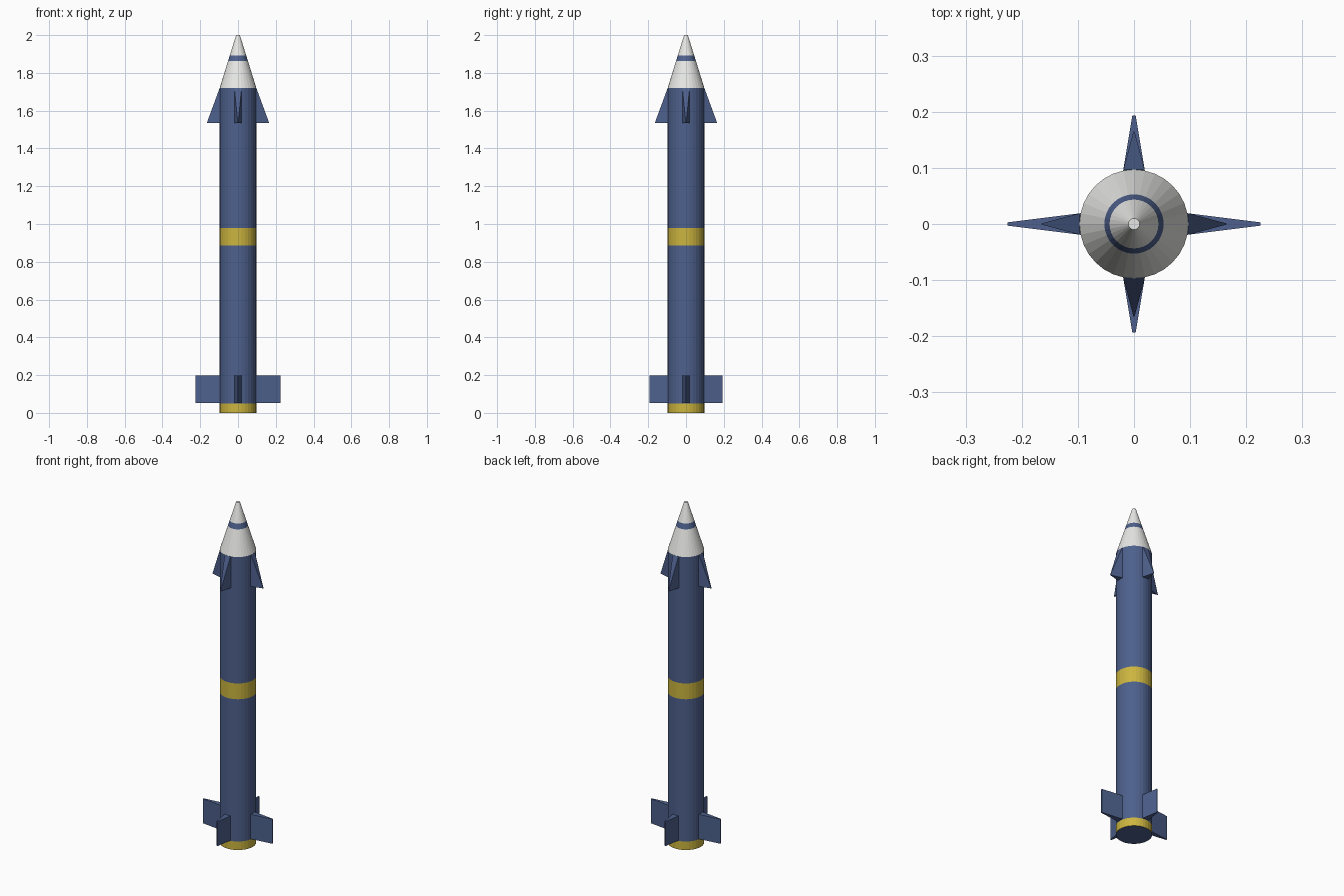
import bpy, bmesh, math
from mathutils import Matrix

if "Cube" in bpy.data.objects:
    bpy.data.objects.remove(bpy.data.objects["Cube"])


def material(name, rgb):
    m = bpy.data.materials.new(name)
    m.diffuse_color = (*rgb, 1)
    m.use_nodes = True
    m.node_tree.nodes["Principled BSDF"].inputs["Base Color"].default_value = m.diffuse_color
    return m


BLUE = material("slate blue", (0.075, 0.118, 0.265))
YELLOW = material("mustard yellow", (0.60, 0.46, 0.05))
WHITE = material("off white", (0.80, 0.80, 0.78))
SIDES, R = 32, 0.097


def finish(bm, name, mats):
    bmesh.ops.recalc_face_normals(bm, faces=bm.faces)
    me = bpy.data.meshes.new(name)
    bm.to_mesh(me)
    bm.free()
    for m in mats:
        me.materials.append(m)
    ob = bpy.data.objects.new(name, me)
    bpy.context.collection.objects.link(ob)
    return ob


def turned(name, profile, mats, bands):
    """Closed turned solid; bands[i] is the material of the ring above profile[i]."""
    bm = bmesh.new()
    rings = [[bm.verts.new((r * math.cos(2 * math.pi * k / SIDES),
                            r * math.sin(2 * math.pi * k / SIDES), z))
              for k in range(SIDES)] for r, z in profile]
    for i, (a, b) in enumerate(zip(rings, rings[1:])):
        for k in range(SIDES):
            n = (k + 1) % SIDES
            bm.faces.new((a[k], a[n], b[n], b[k])).material_index = bands[i]
    bm.faces.new(rings[0])
    bm.faces.new(rings[-1])
    return finish(bm, name, mats)


def fin(name, outline, root, tip, angle):
    """Wedge fin: outline of (radius, z), thick at the root and thin at the tip."""
    bm = bmesh.new()
    reach = max(r for r, z in outline)
    sides = []
    for s in (-1, 1):
        side = []
        for r, z in outline:
            t = (r - R) / (reach - R)
            side.append(bm.verts.new((r, s * (root + (tip - root) * t), z)))
        sides.append(side)
    a, b = sides
    bm.faces.new(a)
    bm.faces.new(b)
    for i in range(len(a)):
        j = (i + 1) % len(a)
        bm.faces.new((a[i], a[j], b[j], b[i]))
    bmesh.ops.transform(bm, matrix=Matrix.Rotation(angle, 4, 'Z'), verts=bm.verts)
    return finish(bm, name, [BLUE])


# Body tube with yellow tail ring and middle band
turned("body", [(R, 0), (R, 0.05), (R, 0.885), (R, 0.978), (R, 1.72)],
       [BLUE, YELLOW], [1, 0, 1, 0])


# Nose cone with a blue stripe
def cone_r(z):
    return R + (0.010 - R) * (z - 1.72) / 0.28


turned("nose_cone", [(cone_r(z), z) for z in (1.72, 1.862, 1.892, 2.0)],
       [WHITE, BLUE], [0, 1, 0])

# Four swept front fins and four rectangular tail fins
for i, side in enumerate(("right", "back", "left", "front")):
    ang = i * math.pi / 2
    fin(f"upper_fin_{side}", [(0.092, 1.535), (0.165, 1.535), (R, 1.72), (0.092, 1.72)],
        0.019, 0.001, ang)
    reach = 0.225 if i % 2 == 0 else 0.193
    fin(f"tail_fin_{side}", [(0.092, 0.053), (reach, 0.053), (reach, 0.197), (0.092, 0.197)],
        0.019, 0.003, ang)
